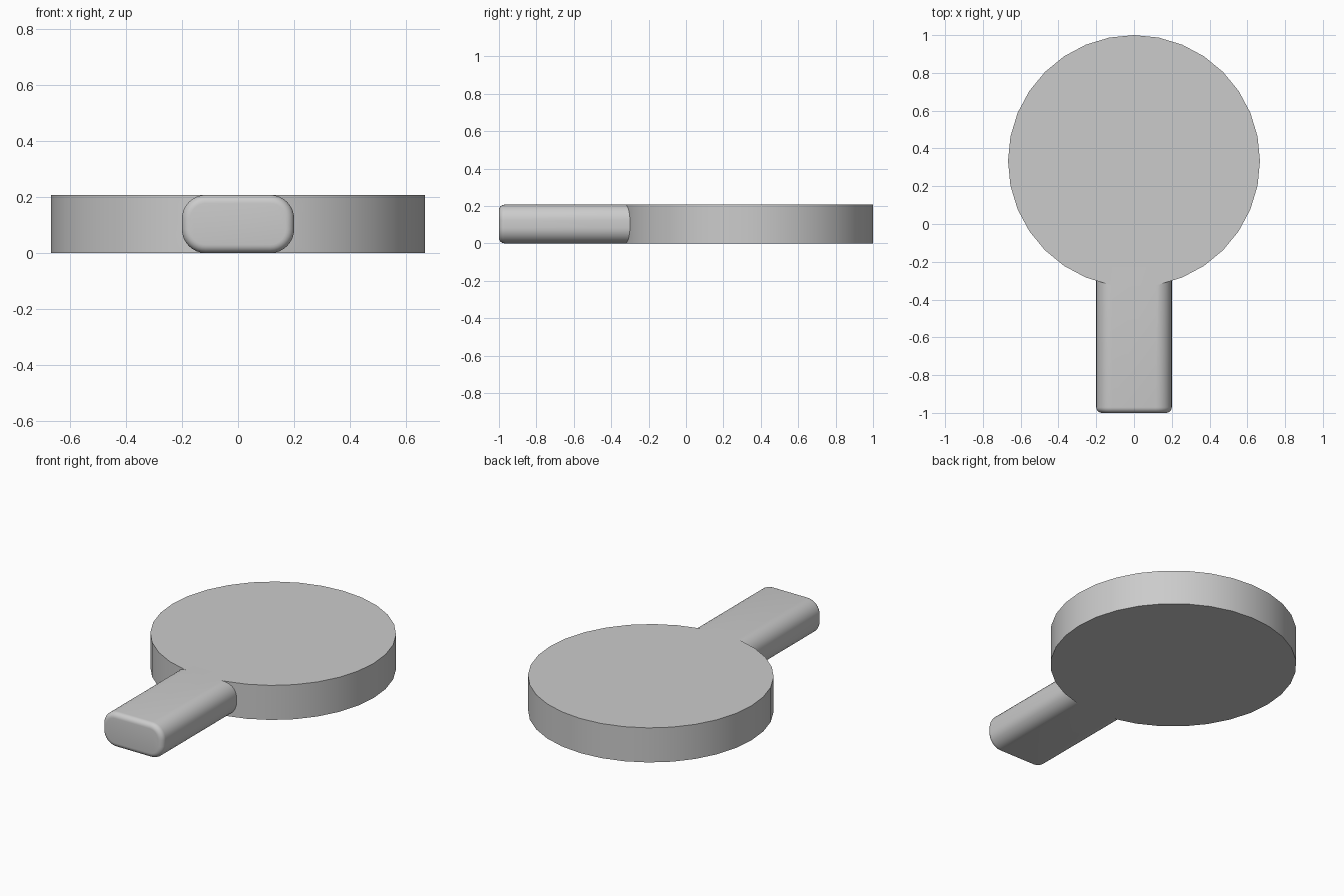
import bpy, bmesh
from math import radians, cos, sin, pi

if "Cube" in bpy.data.objects:
    bpy.data.objects.remove(bpy.data.objects["Cube"])

H = 0.207          # shared thickness
R = 0.667          # head radius
HEAD_Y = 1 - R


def make_object(name, bm):
    bmesh.ops.recalc_face_normals(bm, faces=bm.faces)
    mesh = bpy.data.meshes.new(name)
    bm.to_mesh(mesh)
    bm.free()
    ob = bpy.data.objects.new(name, mesh)
    bpy.context.collection.objects.link(ob)
    return ob


def rounded_rect(hw, hh, r, steps=8):
    """Cross-section points of a rounded rectangle around the origin."""
    pts = []
    for k, (sx, sz) in enumerate([(1, 1), (-1, 1), (-1, -1), (1, -1)]):
        for i in range(steps + 1):
            a = (k + i / steps) * pi / 2
            pts.append((sx * (hw - r) + r * cos(a), sz * (hh - r) + r * sin(a)))
    return pts


# Round flat head
bm = bmesh.new()
bmesh.ops.create_cone(bm, cap_ends=True, segments=32, radius1=R, radius2=R, depth=H)
bmesh.ops.translate(bm, verts=bm.verts, vec=(0, HEAD_Y, H / 2))
paddle = make_object("paddle", bm)

# Handle: rounded bar with a softly rolled end
bm = bmesh.new()
roll = 0.03
sections = [(-0.2, 0)]
for i in range(7):
    a = i / 6 * pi / 2
    sections.append((-1 + roll * (1 - sin(a)), roll * (1 - cos(a))))
rings = []
for y, inset in sections:
    pts = rounded_rect(0.2 - inset, H / 2 - inset, 0.085 - inset)
    rings.append([bm.verts.new((x, y, z + H / 2)) for x, z in pts])
for a, b in zip(rings, rings[1:]):
    n = len(a)
    for i in range(n):
        j = (i + 1) % n
        bm.faces.new((a[i], a[j], b[j], b[i]))
bm.faces.new(rings[0])
bm.faces.new(rings[-1])
handle = make_object("handle", bm)
handle.hide_render = True

# Fuse the handle into the head
mod = paddle.modifiers.new("join_handle", 'BOOLEAN')
mod.operation = 'UNION'
mod.solver = 'EXACT'
mod.object = handle
bpy.context.view_layer.objects.active = paddle
paddle.select_set(True)
bpy.ops.object.modifier_apply(modifier=mod.name)
bpy.data.objects.remove(handle)
bpy.ops.object.shade_smooth_by_angle(angle=radians(30))
